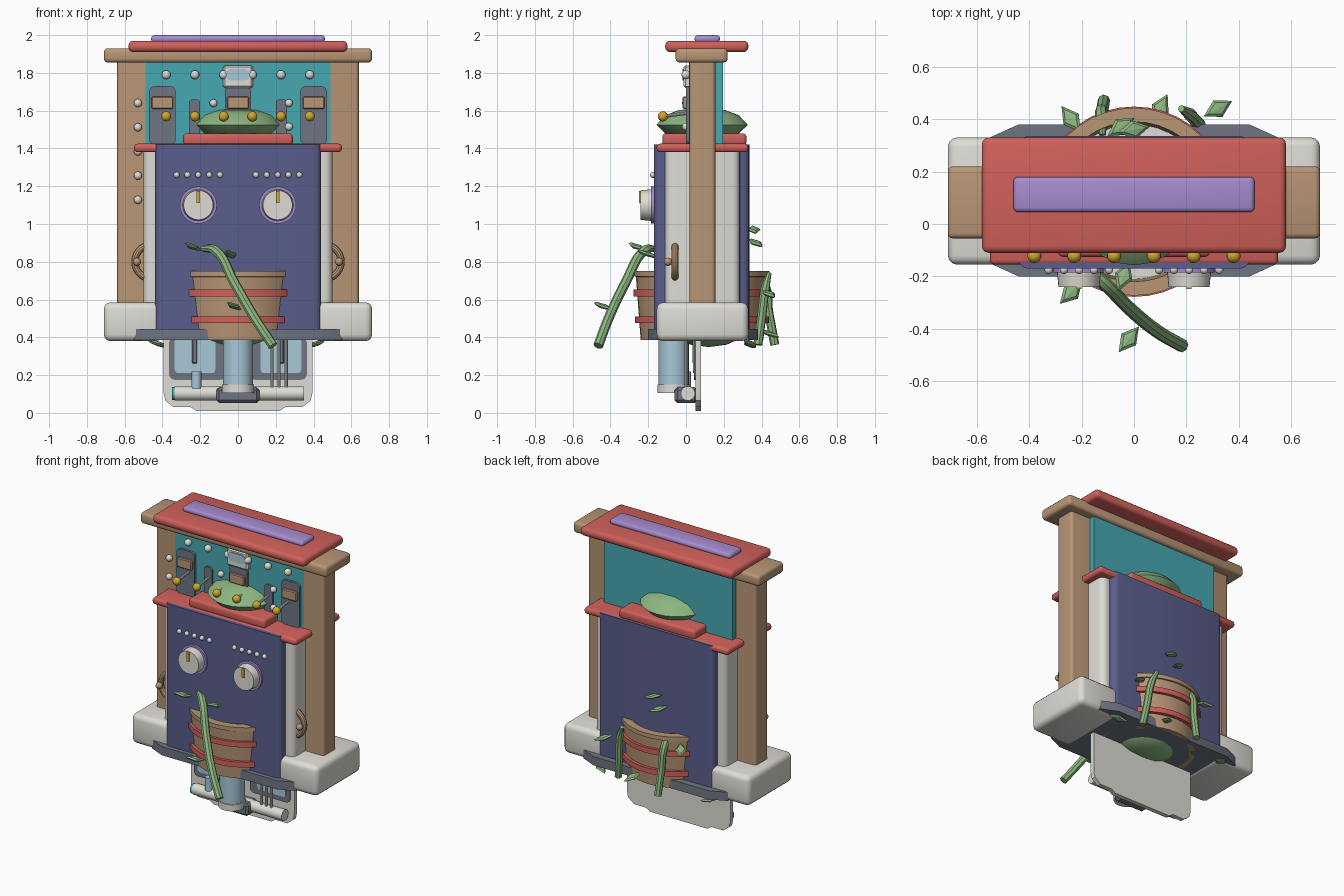
import bpy, bmesh, math
from mathutils import Vector, Matrix

old = bpy.data.objects.get("Cube")
if old:
    bpy.data.objects.remove(old, do_unlink=True)


def material(name, rgb):
    lin = [((c / 255 + 0.055) / 1.055) ** 2.4 for c in rgb] + [1.0]
    m = bpy.data.materials.new(name)
    m.use_nodes = True
    m.diffuse_color = lin
    m.node_tree.nodes["Principled BSDF"].inputs["Base Color"].default_value = lin
    return m


tan = material("tan wood", (184, 150, 118))
white = material("off white", (222, 220, 213))
red = material("coral red", (208, 96, 90))
purple = material("lilac", (166, 140, 207))
blue = material("navy", (90, 94, 140))
slate = material("slate grey", (110, 117, 130))
teal = material("teal", (70, 168, 178))
glass = material("pale blue", (168, 200, 214))
green = material("leaf green", (140, 182, 128))
gold = material("gold", (208, 168, 45))
made = []


def finish(name, bm, mat):
    bmesh.ops.recalc_face_normals(bm, faces=bm.faces)
    me = bpy.data.meshes.new(name)
    bm.to_mesh(me)
    bm.free()
    me.materials.append(mat)
    ob = bpy.data.objects.new(name, me)
    bpy.context.collection.objects.link(ob)
    made.append(ob)
    return ob


def box(name, xs, ys, zs, mat, bevel=0.0, seg=3):
    bm = bmesh.new()
    bmesh.ops.create_cube(bm, size=1)
    for v in bm.verts:
        v.co = [(a + b) / 2 + c * (b - a) for c, (a, b) in zip(v.co, (xs, ys, zs))]
    if bevel:
        bmesh.ops.bevel(bm, geom=bm.edges[:], offset=bevel, segments=seg, profile=0.5, affect='EDGES')
    return finish(name, bm, mat)


def upright_bevel_box(name, xs, ys, zs, mat, bevel, axis=2):
    """Box rounded only on the edges running along one axis."""
    bm = bmesh.new()
    bmesh.ops.create_cube(bm, size=1)
    for v in bm.verts:
        v.co = [(a + b) / 2 + c * (b - a) for c, (a, b) in zip(v.co, (xs, ys, zs))]
    edges = [e for e in bm.edges if abs((e.verts[0].co - e.verts[1].co).normalized()[axis]) > 0.9]
    bmesh.ops.bevel(bm, geom=edges, offset=bevel, segments=4, profile=0.5, affect='EDGES')
    return finish(name, bm, mat)


def lathe(name, profile, centre, mat, sides=32, scale=(1, 1, 1)):
    bm = bmesh.new()
    vs = [bm.verts.new((r, 0, z)) for r, z in profile]
    es = [bm.edges.new(p) for p in zip(vs, vs[1:])]
    bmesh.ops.spin(bm, geom=vs + es, cent=(0, 0, 0), axis=(0, 0, 1), angle=math.tau, steps=sides)
    bmesh.ops.remove_doubles(bm, verts=bm.verts, dist=0.0004)
    bm.transform(Matrix.Translation(centre) @ Matrix.Diagonal((*scale, 1)))
    return finish(name, bm, mat)


def rod(name, a, b, r, mat, sides=20, r2=None):
    a, b = Vector(a), Vector(b)
    bm = bmesh.new()
    bmesh.ops.create_cone(bm, cap_ends=True, segments=sides, radius1=r,
                          radius2=r if r2 is None else r2, depth=(b - a).length)
    turn = (b - a).to_track_quat('Z', 'Y').to_matrix().to_4x4()
    bm.transform(Matrix.Translation((a + b) / 2) @ turn)
    return finish(name, bm, mat)


def ball(name, c, r, mat):
    bm = bmesh.new()
    bmesh.ops.create_uvsphere(bm, u_segments=14, v_segments=8, radius=r)
    bm.transform(Matrix.Translation(c))
    return finish(name, bm, mat)


def prism(name, outline, lo, hi, mat, front=False):
    """Extrude a half outline mirrored in x, along z or (front) along y."""
    pts = outline + [(-x, y) for x, y in reversed(outline)]
    bm = bmesh.new()
    f = bm.faces.new([bm.verts.new((x, lo, y) if front else (x, y, lo)) for x, y in pts])
    ext = bmesh.ops.extrude_face_region(bm, geom=[f])["geom"]
    step = Vector((0, hi - lo, 0)) if front else Vector((0, 0, hi - lo))
    bmesh.ops.translate(bm, verts=[v for v in ext if isinstance(v, bmesh.types.BMVert)], vec=step)
    return finish(name, bm, mat)


def vine(name, points, radius):
    cu = bpy.data.curves.new(name, 'CURVE')
    cu.dimensions = '3D'
    cu.bevel_depth, cu.bevel_resolution, cu.use_fill_caps = radius, 2, True
    sp = cu.splines.new('BEZIER')
    sp.resolution_u = 6
    sp.bezier_points.add(len(points) - 1)
    for i, (bp, p) in enumerate(zip(sp.bezier_points, points)):
        bp.co, bp.handle_left_type, bp.handle_right_type = p, 'AUTO', 'AUTO'
        bp.radius = 0.55 if i == 0 else 1
    temp = bpy.data.objects.new(name + "_path", cu)
    me = bpy.data.meshes.new_from_object(temp)
    bpy.data.objects.remove(temp)
    bm = bmesh.new()
    bm.from_mesh(me)
    finish(name, bm, green)


def leaf(name, c, angle, tilt=0.3, size=0.065):
    bm = bmesh.new()
    bmesh.ops.create_uvsphere(bm, u_segments=4, v_segments=4, radius=1)
    m = Matrix.Rotation(angle, 4, 'Z') @ Matrix.Rotation(tilt, 4, 'Y')
    bm.transform(Matrix.Translation(c) @ m @ Matrix.Diagonal((size, size * 0.55, size * 0.2, 1)))
    finish(name, bm, green)


# Roof and frame
box("roof_slab", (-.58, .58), (-.11, .33), (1.91, 1.97), red, .025)
box("roof_inset", (-.46, .46), (.045, .18), (1.96, 2.0), purple, .018)
box("top_beam", (-.71, .71), (-.055, .22), (1.855, 1.93), tan, .02)
upright_bevel_box("frame_board", (-.64, .64), (.018, .155), (.57, 1.86), tan, .02)
box("back_panel", (-.49, .49), (.016, .195), (1.4, 1.86), teal)

# Main body
upright_bevel_box("body", (-.44, .44), (-.17, .335), (.44, 1.422), blue, .035)
box("shoulder_plate", (-.55, .55), (-.155, .33), (1.38, 1.425), red, .018)
box("tray", (-.29, .29), (-.125, .32), (1.415, 1.48), red, .018)
for s, side in ((-1, "right"), (1, "left")):
    upright_bevel_box(side + "_side_column", sorted((s * .4, s * .5)), (-.11, .285), (.5, 1.39), white, .04)
    box(side + "_foot", sorted((s * .4, s * .71)), (-.155, .33), (.38, .585), white, .035)
    # Side handle: ring with a small knob
    bm = bmesh.new()
    bmesh.ops.create_circle(bm, segments=10, radius=.019)
    bm.transform(Matrix.Translation((.09, 0, 0)))
    bmesh.ops.spin(bm, geom=bm.verts[:] + bm.edges[:], cent=(0, 0, 0), axis=(0, 1, 0), angle=math.tau, steps=28)
    bmesh.ops.remove_doubles(bm, verts=bm.verts, dist=.0004)
    # circle is turned out of the ring plane, so place it upright first
    bm.clear()
    for i in range(28):
        a = math.tau * i / 28
        for j in range(10):
            t = math.tau * j / 10
            k = .09 + .019 * math.cos(t)
            bm.verts.new((s * .456 + k * math.cos(a), -.058 + .019 * math.sin(t), .8 + k * math.sin(a)))
    bm.verts.ensure_lookup_table()
    for i in range(28):
        for j in range(10):
            p, q, n = i * 10, (i + 1) % 28 * 10, (j + 1) % 10
            bm.faces.new([bm.verts[k] for k in (p + j, q + j, q + n, p + n)])
    finish(side + "_handle_ring", bm, tan)
    ball(side + "_handle_knob", (s * .535, -.095, .8), .022, tan)
    # Dial and indicator lights
    x = s * .21
    rod(side + "_dial_ring", (x, -.165, 1.1), (x, -.185, 1.1), .098, purple, 32)
    rod(side + "_dial", (x, -.18, 1.1), (x, -.24, 1.1), .084, white, 32, .078)
    box(side + "_dial_pointer", (x - .009, x + .009), (-.248, -.235), (1.11, 1.175), gold)
    for i in range(5):
        ball(side + "_light", (s * (.095 + i * .0575), -.175, 1.26), .016, white)

# Lens-shaped cushions above the tray and under the base
lens = [(0, -.09), (.12, -.075), (.19, -.045), (.235, 0), (.19, .05), (.12, .078), (0, .09)]
lathe("cushion", lens, (0, .085, 1.525), green, 24, (1, 1.03, 1))
lathe("under_cushion", lens, (0, .12, .425), green, 24, (.95, .8, .85))

# Control wall: plates, sliders, beads and knobs
for x in (-.4, 0, .4):
    upright_bevel_box("slider_plate", (x - .07, x + .07), (0, .03), (1.42, 1.73), slate, .03, 1)
    box("slider_block", (x - .057, x + .057), (-.018, .01), (1.61, 1.675), tan, .005, 1)
for i in range(6):
    x = -.38 + i * .152
    ball("top_bead", (x, 0, 1.79), .024, white)
    rod("peg_rod", (x, .03, 1.59), (x, -.12, 1.57), .009, white, 10)
    ball("peg_knob", (x, -.122, 1.57), .027, gold)
for x in (-.23, .23):
    upright_bevel_box("small_plate", (x - .03, x + .03), (.002, .03), (1.42, 1.66), slate, .02, 1)
for x, z in ((-.13, 1.64), (.27, 1.64), (.27, 1.515)):
    ball("wall_bead", (x, 0, z), .021, white)
for i in range(5):
    ball("frame_bead", (-.53, .008, 1.64 - i * .128), .022, white)
box("gauge_housing", (-.08, .08), (-.012, .03), (1.72, 1.84), white, .01, 1)
prism("gauge_glass", [(.04, 1.76), (.068, 1.775), (.068, 1.805), (.04, 1.82)], -.018, -.01, glass, True)

# Base plate and barrel
prism("base_plate", [(.44, -.2), (.55, -.15), (.55, .33), (.44, .38)], .385, .445, slate)
mid = (0, .085, 0)
lathe("barrel", [(.29, .385), (.325, .385), (.35, .72), (.358, .722), (.358, .75), (.305, .75), (.29, .385)],
      mid, tan, 40)
lathe("barrel_fill", [(0, .5), (.31, .5)], mid, white, 40)
for z, r in ((.635, .363), (.493, .355)):
    lathe("barrel_band", [(r - .03, z - .018), (r, z - .018), (r, z + .018), (r - .03, z + .018)], mid, red, 40)

# Lower panel with windows
prism("lower_panel", [(.22, .01), (.25, .03), (.34, .03), (.385, .065), (.395, .11), (.395, .4)],
      .05, .08, white, True)
for s in (-1, 1):
    prism_box = sorted((s * .06, s * .365))
    upright_bevel_box("window_frame", prism_box, (.043, .06), (.175, .4), slate, .03, 1)
    upright_bevel_box("window_glass", sorted((s * .12, s * .335)), (.038, .05), (.21, .4), glass, .02, 1)
    box("window_bar", sorted((s * .215, s * .245)), (.034, .05), (.26, .4), slate, .006, 1)

# Pipes in front of the lower panel
rod("cross_tube", (-.335, .01, .103), (.35, .01, .103), .038, white)
rod("cross_tube_cap", (-.35, .01, .103), (-.334, .01, .103), .034, teal)
box("pipe_block", (-.115, .113), (-.06, .06), (.052, .137), slate, .015, 1)
rod("main_pipe", (0, -.065, .14), (0, -.065, .4), .08, glass, 28)
rod("main_pipe_collar", (0, -.065, .105), (0, -.065, .15), .086, white, 28)
rod("thin_pipe", (-.22, 0, .13), (-.22, 0, .22), .026, glass)
for x in (.18, .217, .255):
    rod("wire_pipe", (x, 0, .12), (x, 0, .4), .009, white, 10)

# Vines and leaves
vine("front_vine", [(-.19, -.16, .87), (-.12, -.22, .86), (-.02, -.32, .69), (.09, -.41, .5), (.185, -.465, .355)], .026)
vine("back_vine_a", [(-.12, .34, .72), (-.125, .4, .7), (-.12, .44, .52), (-.115, .47, .36)], .024)
vine("back_vine_b", [(.18, .44, .74), (.21, .42, .66), (.23, .4, .5), (.25, .38, .36)], .024)
for c, angle in (((-.24, -.26, .88), .8), ((-.02, -.44, .565), .9), ((-.04, -.2, .84), 1.2),
                 ((-.24, .4, .68), 2.2), ((.32, .44, .63), .5), ((-.05, .37, .9), .6), ((0, .36, .97), .2),
                 ((-.42, .34, .365), .3), ((.41, .34, .365), 2.6), ((.1, .44, .42), 1.1)):
    leaf("leaf", c, angle)

# Smooth rounded parts, keep edges sharp
bpy.ops.object.select_all(action='DESELECT')
for ob in made:
    ob.select_set(not ob.name.startswith("leaf"))
bpy.context.view_layer.objects.active = made[0]
bpy.ops.object.shade_smooth_by_angle(angle=math.radians(35))
